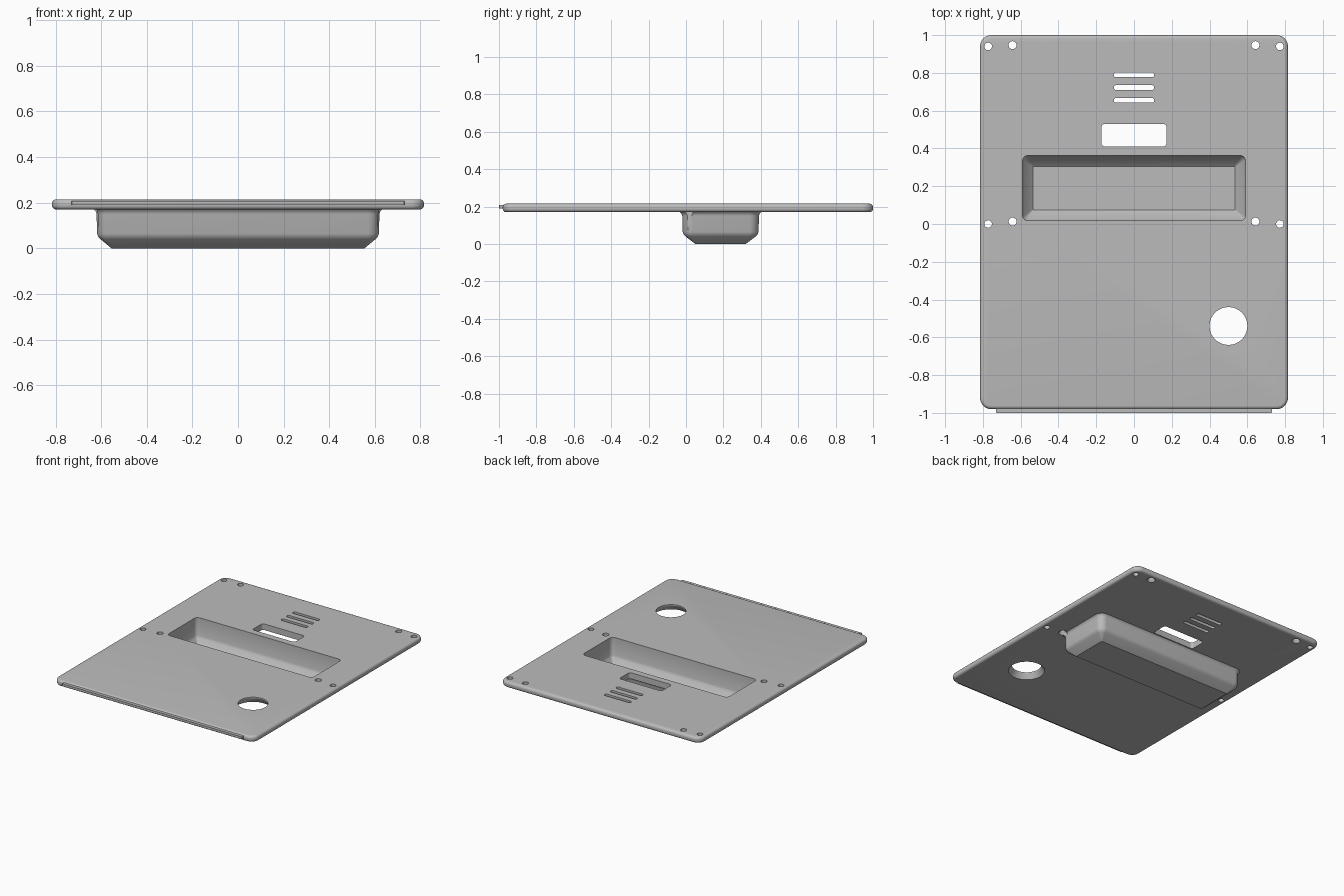
import bpy, bmesh
from math import sin, cos, pi

old = bpy.data.objects.get("Cube")
if old:
    bpy.data.objects.remove(old, do_unlink=True)

grey = bpy.data.materials.new("matte grey")
grey.use_nodes = True
COLOUR = (0.5, 0.5, 0.5, 1)
grey.diffuse_color = COLOUR
grey.node_tree.nodes["Principled BSDF"].inputs["Base Color"].default_value = COLOUR

TOP, UNDER = 0.215, 0.17


def loft(name, rings, steps=8):
    """Closed solid through rounded rectangles (z, half_x, half_y, radius), centred on the origin."""
    bm = bmesh.new()
    loops = []
    for z, hx, hy, r in rings:
        loop = []
        for corner, (sx, sy) in enumerate(((1, 1), (-1, 1), (-1, -1), (1, -1))):
            for i in range(steps + 1):
                a = (corner + i / steps) * pi / 2
                loop.append(bm.verts.new((sx * (hx - r) + r * cos(a),
                                          sy * (hy - r) + r * sin(a), z)))
        loops.append(loop)
    for low, high in zip(loops, loops[1:]):
        for i in range(len(low)):
            j = (i + 1) % len(low)
            bm.faces.new((low[i], low[j], high[j], high[i]))
    bm.faces.new(loops[0][::-1])
    bm.faces.new(loops[-1])
    bmesh.ops.recalc_face_normals(bm, faces=bm.faces)
    mesh = bpy.data.meshes.new(name)
    bm.to_mesh(mesh)
    bm.free()
    mesh.materials.append(grey)
    ob = bpy.data.objects.new(name, mesh)
    bpy.context.collection.objects.link(ob)
    return ob


def combine(target, other, operation):
    """Apply a boolean and discard the helper."""
    mod = target.modifiers.new("boolean", 'BOOLEAN')
    mod.operation, mod.solver, mod.object = operation, 'EXACT', other
    bpy.ops.object.select_all(action='DESELECT')
    bpy.context.view_layer.objects.active = target
    target.select_set(True)
    bpy.ops.object.modifier_apply(modifier=mod.name)
    bpy.data.objects.remove(other, do_unlink=True)


def cut(x, y, rings, steps=8):
    cutter = loft("cutter", rings, steps)
    cutter.location = (x, y, 0)
    bpy.context.view_layer.update()
    combine(panel, cutter, 'DIFFERENCE')


# Panel with rounded rim
R = 0.018
rim = []
for zc, start in ((UNDER + R, -pi / 2), (TOP - R, 0)):
    for i in range(6):
        a = start + i * pi / 10
        inset = R * (1 - cos(a))
        rim.append((zc + R * sin(a), 0.815 - inset, 0.99 - inset, 0.06 - inset))
panel = loft("panel", rim)
panel.location.y = 0.01
bpy.context.view_layer.update()

# Locating tongue on the front edge
tongue = loft("tongue", [(0.19, 0.73, 0.05, 0.002), (0.207, 0.73, 0.05, 0.002)], 1)
tongue.location.y = -0.95
bpy.context.view_layer.update()
combine(panel, tongue, 'UNION')

# Tray shell below the panel, flared where it meets the underside
tray = loft("tray", [
    (0, 0.555, 0.135, 0.004), (0.04, 0.603, 0.188, 0.035), (0.05, 0.612, 0.197, 0.045),
    (0.064, 0.618, 0.203, 0.05), (0.15, 0.62, 0.205, 0.05), (0.162, 0.624, 0.209, 0.054),
    (UNDER, 0.632, 0.217, 0.06), (0.19, 0.632, 0.217, 0.06)])
tray.location.y = 0.185
bpy.context.view_layer.update()
combine(panel, tray, 'UNION')

# Tray recess
cut(0, 0.19, [(0.022, 0.535, 0.115, 0.003), (0.068, 0.582, 0.165, 0.02),
              (0.085, 0.59, 0.172, 0.028), (0.25, 0.59, 0.172, 0.028)])

# Window and three slots
cut(0, 0.47, [(0.1, 0.172, 0.06, 0.018), (0.3, 0.172, 0.06, 0.018)])
for y in (0.655, 0.722, 0.79):
    cut(0, y, [(0.1, 0.107, 0.013, 0.0125), (0.3, 0.107, 0.013, 0.0125)])

# Large round hole, wider towards the underside
cut(0.5, -0.54, [(0.15, 0.135, 0.135, 0.1349), (TOP - 0.008, 0.1, 0.1, 0.0999),
                 (0.3, 0.1, 0.1, 0.0999)], 12)

# Screw holes: plain outer ones, countersunk inner ones
for side in (-1, 1):
    for y in (0.0, 0.94):
        cut(side * 0.772, y, [(0.1, 0.02, 0.02, 0.0199), (0.3, 0.02, 0.02, 0.0199)], 5)
    for y in (0.013, 0.947):
        cut(side * 0.643, y, [(0.06, 0.029, 0.029, 0.0289), (0.178, 0.029, 0.029, 0.0289),
                              (0.19, 0.021, 0.021, 0.0209), (0.3, 0.021, 0.021, 0.0209)], 5)

bpy.ops.object.select_all(action='DESELECT')
panel.select_set(True)
bpy.context.view_layer.objects.active = panel
bpy.ops.object.shade_smooth_by_angle(angle=pi / 6)
